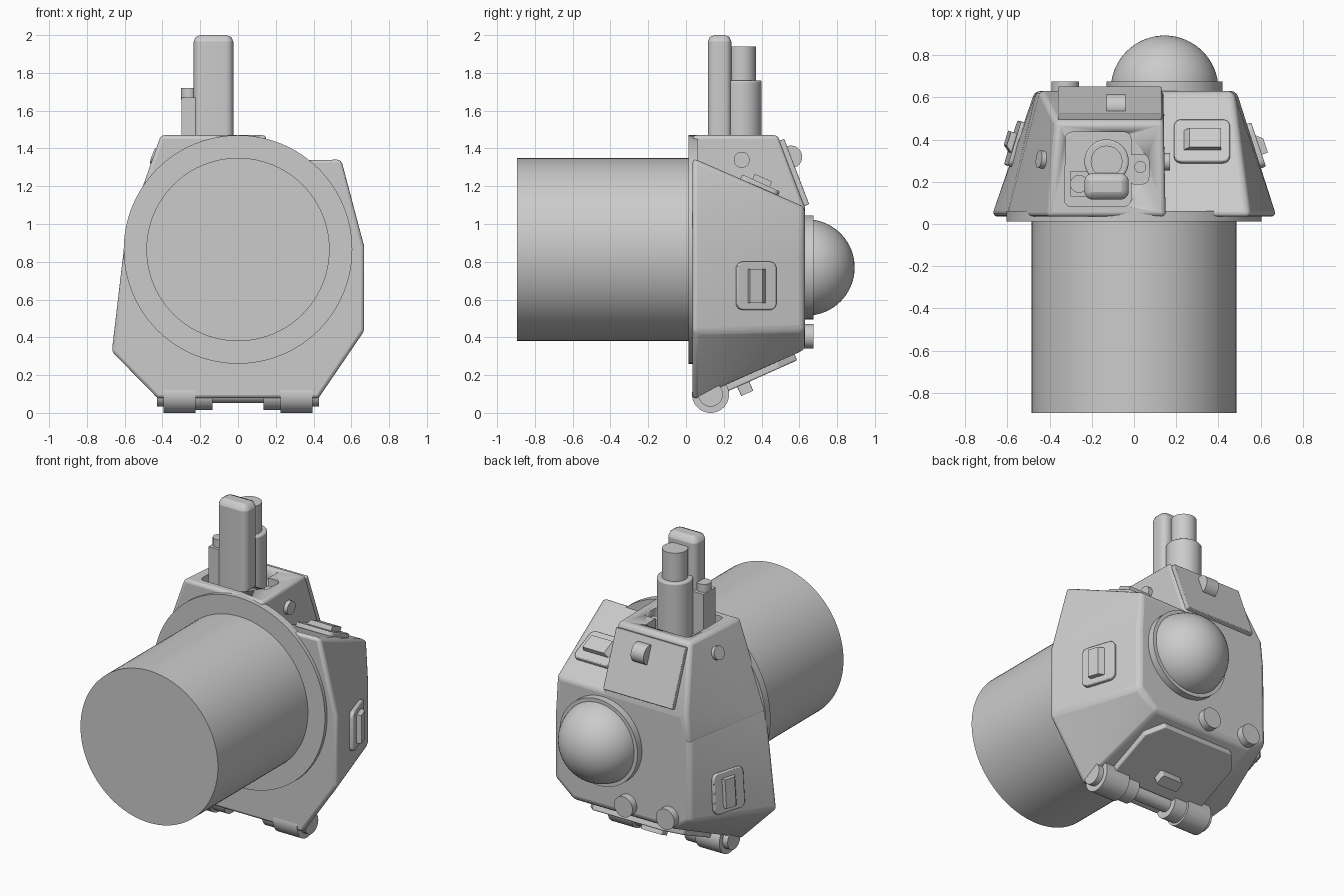
import bpy, bmesh, math
from mathutils import Vector, Matrix

cube = bpy.data.objects.get("Cube")
if cube:
    bpy.data.objects.remove(cube, do_unlink=True)

grey = bpy.data.materials.new("plain grey")
grey.use_nodes = True
COLOUR = (0.6, 0.6, 0.6, 1)
grey.diffuse_color = COLOUR
grey.node_tree.nodes["Principled BSDF"].inputs["Base Color"].default_value = COLOUR


def finish(name, bm, bevel=0, segments=3):
    """Turn a bmesh into a shaded object, with rounded edges if asked."""
    bmesh.ops.recalc_face_normals(bm, faces=bm.faces)
    mesh = bpy.data.meshes.new(name)
    bm.to_mesh(mesh)
    bm.free()
    mesh.materials.append(grey)
    ob = bpy.data.objects.new(name, mesh)
    bpy.context.collection.objects.link(ob)
    if bevel:
        mod = ob.modifiers.new("rounded edges", 'BEVEL')
        mod.width, mod.segments = bevel, segments
        mod.limit_method, mod.angle_limit = 'ANGLE', math.radians(25)
    bpy.ops.object.select_all(action='DESELECT')
    ob.select_set(True)
    bpy.context.view_layer.objects.active = ob
    bpy.ops.object.shade_smooth_by_angle(angle=math.radians(32))
    return ob


def frame(origin, normal):
    """Matrix whose z axis is the normal and whose x axis stays level."""
    z = Vector(normal).normalized()
    x = Vector((0, 0, 1)).cross(z)
    x = x.normalized() if x.length > 0.01 else Vector((1, 0, 0))
    m = Matrix((x, z.cross(x), z)).transposed().to_4x4()
    m.translation = Vector(origin)
    return m


def hull(name, points, bevel):
    bm = bmesh.new()
    for p in points:
        bm.verts.new(p)
    bmesh.ops.convex_hull(bm, input=bm.verts)
    bmesh.ops.dissolve_limit(bm, angle_limit=0.04, verts=bm.verts, edges=bm.edges)
    return finish(name, bm, bevel)


def cylinder(name, start, axis, radius, length, bevel=0, sides=64):
    bm = bmesh.new()
    bmesh.ops.create_cone(bm, cap_ends=True, segments=sides, radius1=radius,
                          radius2=radius, depth=length,
                          matrix=Matrix.Translation((0, 0, length / 2)))
    bm.transform(frame(start, axis))
    return finish(name, bm, bevel)


def plate(name, origin, normal, size, corner=0, bevel=0, lean=0):
    """Box standing on a surface; corner rounds its outline, lean slants its top."""
    bm = bmesh.new()
    bmesh.ops.create_cube(bm, size=1, matrix=Matrix.Translation((0, 0, 0.5)))
    bm.transform(Matrix.Diagonal((*size, 1)))
    for v in bm.verts:
        if lean and v.co.z > 0 and v.co.x * lean > 0:
            v.co.x -= lean
    if corner:
        upright = [e for e in bm.edges
                   if abs(e.verts[0].co.z - e.verts[1].co.z) > size[2] / 2]
        bmesh.ops.bevel(bm, geom=upright, offset=corner, segments=5,
                        profile=0.5, affect='EDGES')
    bm.transform(frame(origin, normal))
    return finish(name, bm, bevel, 2)


# Barrel and flange at the front
BACK, UP = (0, 1, 0), (0, 0, 1)
cylinder("barrel", (0, -0.895, 0.865), BACK, 0.485, 0.93, sides=96)
cylinder("flange", (0, 0.012, 0.865), BACK, 0.605, 0.05, sides=96)

# Tapered main housing, from a wide front outline to a small back outline
front = [(0.55, 1.35), (0.675, 0.88), (0.675, 0.43), (0.43, 0.07),
         (-0.43, 0.07), (-0.675, 0.32), (-0.605, 0.92), (-0.42, 1.33)]
back = [(0.47, 1.09), (0.485, 0.83), (0.485, 0.44), (0.36, 0.335),
        (-0.36, 0.335), (-0.47, 0.41), (-0.465, 0.9), (-0.42, 1.08)]
hull("housing", [(x, 0.035, z) for x, z in front] +
     [(x, 0.63, z) for x, z in back], 0.025)

# Raised turret block on one side
turret = hull("turret", [
    (-0.605, 0.035, 0.92), (-0.41, 0.035, 1.47), (0.15, 0.035, 1.47), (0.15, 0.035, 0.92),
    (-0.37, 0.485, 1.47), (0.14, 0.485, 1.47),
    (-0.445, 0.63, 1.09), (0.14, 0.63, 1.09), (-0.465, 0.63, 0.9), (0.14, 0.63, 0.9)], 0.02)

# Shallow stepped well in the turret roof
for x, y, w, d in ((-0.17, 0.26, 0.31, 0.35), (-0.27, 0.19, 0.12, 0.21), (0.02, 0.26, 0.1, 0.14)):
    cutter = plate("well_cutter", (x, y, 1.4), UP, (w, d, 0.2), 0.03)
    cutter.hide_render = True
    cutter.hide_viewport = True
    cut = turret.modifiers.new("well", 'BOOLEAN')
    cut.operation, cut.object, cut.solver = 'DIFFERENCE', cutter, 'EXACT'

# Periscope group
plate("periscope_head", (-0.13, 0.178, 1.39), UP, (0.21, 0.125, 0.61), 0.04, 0.035)
cylinder("periscope_sleeve", (-0.13, 0.296, 1.39), UP, 0.105, 0.37, 0.01)
cylinder("periscope_tube", (-0.13, 0.296, 1.7), UP, 0.075, 0.24)
plate("side_sight", (-0.255, 0.19, 1.39), UP, (0.09, 0.12, 0.28))
cylinder("side_sight_cap", (-0.26, 0.19, 1.66), UP, 0.042, 0.06)
cylinder("well_stud", (0.03, 0.27, 1.39), UP, 0.028, 0.05)

# Sloping rear hatch with its round grip
SLOPE = (0, 0.38, 0.145)
plate("rear_hatch", (-0.115, 0.558, 1.267), SLOPE, (0.49, 0.37, 0.03), 0, 0.004)
cylinder("rear_hatch_grip", (-0.13, 0.555, 1.355), (1, 0, 0), 0.06, 0.09)

# Buttons on both turret walls
cylinder("turret_button_left", (0.12, 0.295, 1.34), (1, 0, 0), 0.042, 0.05)
cylinder("turret_button_right", (-0.395, 0.3, 1.34), (-0.92, 0.12, 0.33), 0.042, 0.06)

# Dome on its ring, and two knobs below
cylinder("dome_ring", (0.145, 0.6, 0.77), BACK, 0.275, 0.075)
bm = bmesh.new()
bmesh.ops.create_uvsphere(bm, u_segments=64, v_segments=32, radius=0.255)
bmesh.ops.bisect_plane(bm, geom=bm.verts[:] + bm.edges[:] + bm.faces[:],
                       plane_co=(0, 0, 0), plane_no=UP, clear_inner=True)
bm.transform(frame((0.145, 0.638, 0.77), BACK))
finish("dome", bm)
for x in (-0.03, -0.325):
    cylinder("rear_knob", (x, 0.6, 0.405), BACK, 0.065, 0.075)

# Padded vents on the sides and on the shoulder
for name, at, normal, size, slot in (
        ("left_vent", (0.562, 0.367, 0.673), (0.95, 0.316, 0), (0.22, 0.255), (0.1, 0.18)),
        ("right_vent", (-0.547, 0.375, 0.54), (-0.95, 0.29, 0.08), (0.22, 0.255), (0.1, 0.18)),
        ("shoulder_vent", (0.322, 0.385, 1.19), (0, 0.41, 0.912), (0.265, 0.22), (0.18, 0.1))):
    plate(name, at, normal, (*size, 0.03), 0.035, 0.006)
    lift = Vector(at) + Vector(normal).normalized() * 0.025
    plate(name + "_slot", lift, normal, (*slot, 0.035), lean=0.03)

# Bottom hatch with clipped far corners and a small handle
UNDER = Vector((0, 0.265, -0.595)).normalized()
outline = [(-0.33, 0.17), (0.33, 0.17), (0.33, 0.48), (0.25, 0.575),
           (-0.25, 0.575), (-0.33, 0.48)]
base = [Vector((x, y, 0.07 + (y - 0.035) * 0.445)) for x, y in outline]
hull("bottom_hatch", [p + UNDER * d for p in base for d in (-0.01, 0.035)], 0.008)
plate("bottom_handle", (0, 0.3, 0.158), UNDER, (0.15, 0.07, 0.06), 0.01)

# Hinge along the bottom front edge: (half-span from, to, radius)
for side in (-1, 1):
    for name, a, b, r in (("hinge_cap", 0.38, 0.43, 0.065), ("hinge_barrel", 0.225, 0.395, 0.098),
                          ("hinge_collar", 0.135, 0.23, 0.083)):
        cylinder(name, (side * a, 0.13, 0.098), (side, 0, 0), r, b - a, sides=40)
cylinder("hinge_rod", (-0.2, 0.13, 0.098), (1, 0, 0), 0.045, 0.4, sides=32)
